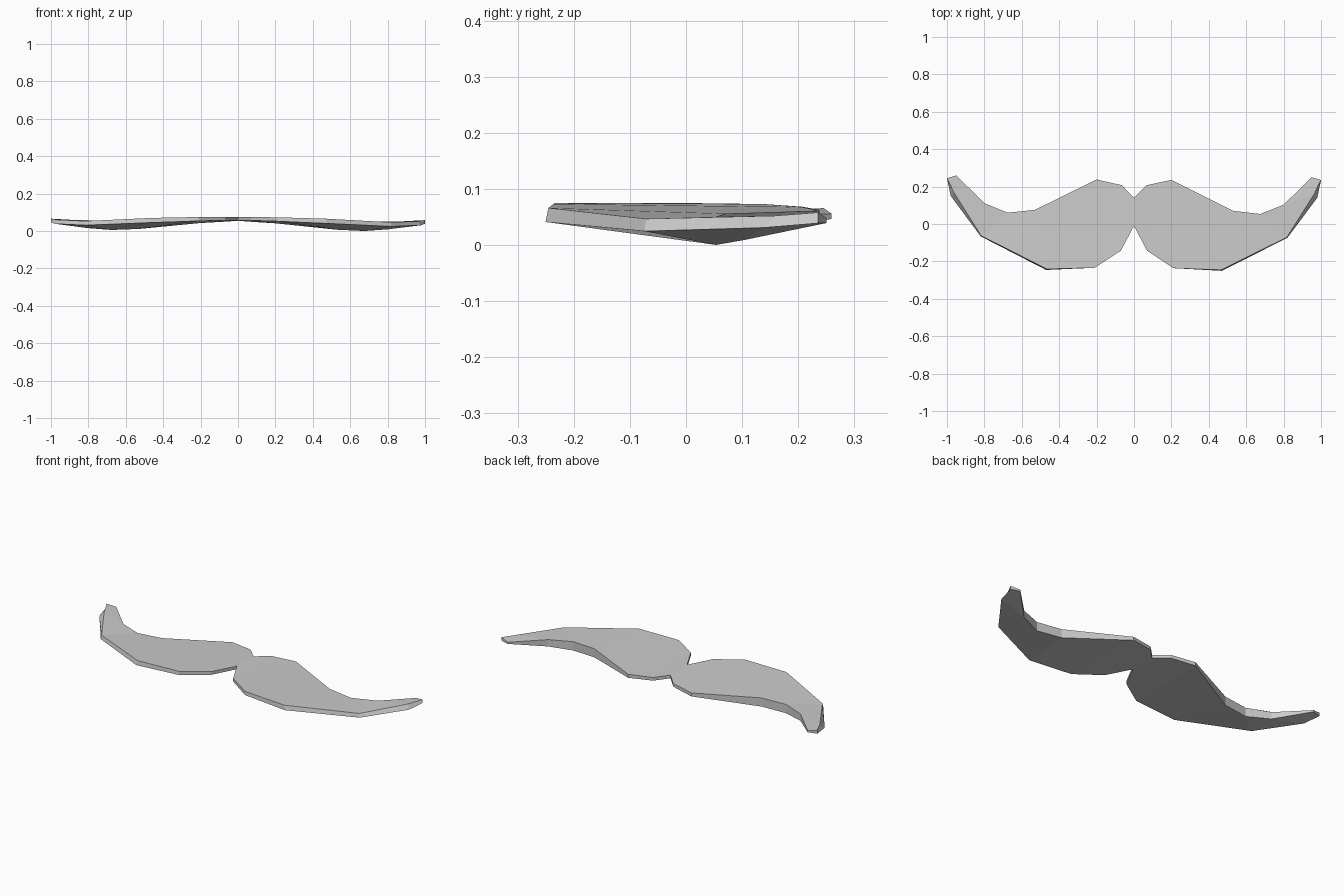
import bpy, bmesh

if "Cube" in bpy.data.objects:
    bpy.data.objects.remove(bpy.data.objects["Cube"])

# Cross sections from the centre to the tip:
# back edge (x, y, z bottom, z top), front edge (x, y, z bottom, z top), top inset of the front edge
SECTIONS = [
    ((0.00, 0.14, 0.055, 0.073), (0.00, -0.01, 0.057, 0.075), 0),
    ((0.065, 0.207, 0.05, 0.068), (0.07, -0.143, 0.057, 0.075), 0),
    ((0.20, 0.237, 0.042, 0.062), (0.21, -0.235, 0.053, 0.074), 0),
    ((0.53, 0.073, 0.009, 0.058), (0.47, -0.248, 0.043, 0.068), 0.005),
    ((0.675, 0.057, 0.003, 0.053), (0.82, -0.07, 0.028, 0.05), 0.003),
    ((0.80, 0.107, 0.012, 0.051), (0.98, 0.145, 0.035, 0.056), 0.018),
    ((0.95, 0.255, 0.043, 0.052), (1.00, 0.24, 0.043, 0.062), 0),
]


def half_moustache(name, side):
    bm = bmesh.new()
    rings = []
    for (bx, by, b0, b1), (fx, fy, f0, f1), inset in SECTIONS:
        pts = [(bx, by, b0), (bx, by, b1), (fx - inset, fy + inset, f1), (fx, fy, f0)]
        # the two halves lean very slightly to one side
        rings.append([bm.verts.new((x * side, y - 0.005 * x * side, z - 0.004 * x * side))
                      for x, y, z in pts])
    for a, b in zip(rings, rings[1:]):
        for i in range(4):
            j = (i + 1) % 4
            bm.faces.new((a[i], a[j], b[j], b[i]))
    bm.faces.new(rings[0])
    bm.faces.new(rings[-1])
    bmesh.ops.recalc_face_normals(bm, faces=bm.faces)
    mesh = bpy.data.meshes.new(name)
    bm.to_mesh(mesh)
    bm.free()
    bpy.context.collection.objects.link(bpy.data.objects.new(name, mesh))


# Two halves meeting at the centre
half_moustache("moustache_right", 1)
half_moustache("moustache_left", -1)
